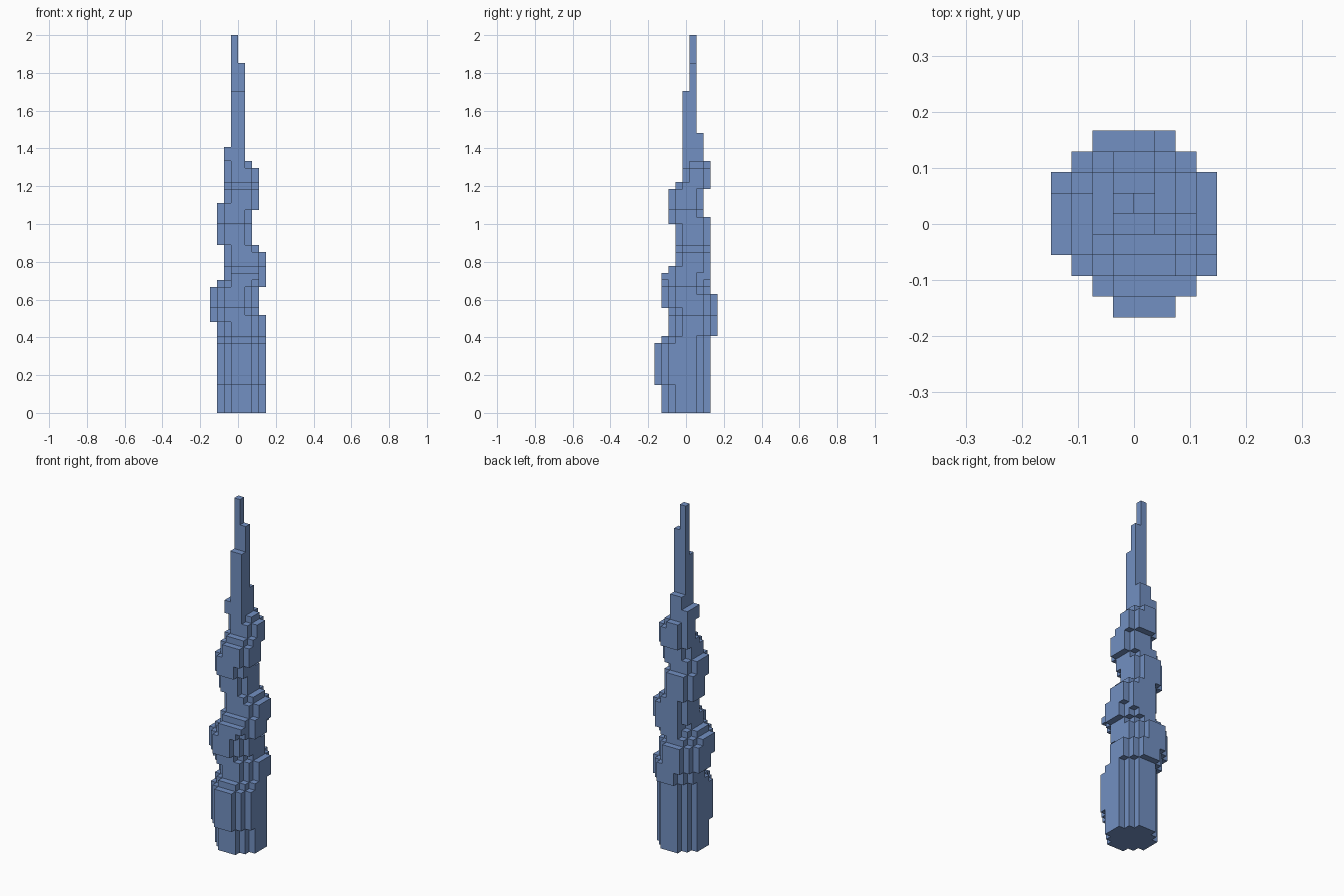
import bpy
import bmesh

cube = bpy.data.objects.get("Cube")
if cube:
    bpy.data.objects.remove(cube, do_unlink=True)

LEVELS = 54
CELL = 2 / LEVELS

# Edge profiles of the twisting spire: (edge in cells, level where it ends)
LEFT_EDGE = [(-3, 13), (-4, 18), (-3, 19), (-2, 24), (-3, 30), (-2, 38), (-1, 54)]
RIGHT_EDGE = [(4, 14), (3, 18), (4, 23), (3, 24), (2, 29), (3, 35), (2, 36), (1, 50), (0, 54)]
FRONT_EDGE = [(-3.5, 4), (-4.5, 10), (-3.5, 11), (-2.5, 15), (-3.5, 20), (-2.5, 21),
              (-1.5, 27), (-2.5, 32), (-1.5, 33), (-.5, 46), (.5, 54)]
BACK_EDGE = [(3.5, 11), (4.5, 17), (3.5, 28), (2.5, 32), (3.5, 36), (2.5, 40), (1.5, 54)]


def edge_at(profile, level):
    return next(edge for edge, end in profile if level < end)


def disc_cells(level):
    """Cell centres inside the oval that fills the four edges at a level."""
    x0, x1 = edge_at(LEFT_EDGE, level), edge_at(RIGHT_EDGE, level)
    y0, y1 = edge_at(FRONT_EDGE, level), edge_at(BACK_EDGE, level)
    a, b = (x1 - x0) / 2, (y1 - y0) / 2
    for i in range(int(x1 - x0)):
        for j in range(int(y1 - y0)):
            x, y = x0 + i + .5, y0 + j + .5
            if ((x - x0 - a) / a) ** 2 + ((y - y0 - b) / b) ** 2 <= 1:
                yield x, y


def runs(levels):
    """Join neighbouring levels into (bottom, top) spans."""
    spans = []
    for k in sorted(levels):
        if spans and spans[-1][1] == k:
            spans[-1][1] = k + 1
        else:
            spans.append([k, k + 1])
    return spans


# Stack of block layers, kept as columns
columns = {}
for level in range(LEVELS):
    for cell in disc_cells(level):
        columns.setdefault(cell, set()).add(level)

bm = bmesh.new()


def add_face(points):
    bm.faces.new([bm.verts.new([c * CELL for c in p]) for p in points])


for (x, y), filled in columns.items():
    # Tall side walls wherever the neighbouring column is empty
    for dx, dy in ((1, 0), (0, 1), (-1, 0), (0, -1)):
        exposed = filled - columns.get((x + dx, y + dy), set())
        cx, cy = x + dx / 2, y + dy / 2
        ox, oy = -dy / 2, dx / 2
        for low, high in runs(exposed):
            add_face([(cx - ox, cy - oy, low), (cx + ox, cy + oy, low),
                      (cx + ox, cy + oy, high), (cx - ox, cy - oy, high)])
    # Step tops and overhang undersides
    ring = [(x - .5, y - .5), (x + .5, y - .5), (x + .5, y + .5), (x - .5, y + .5)]
    for low, high in runs(filled):
        add_face([(u, v, high) for u, v in ring])
        add_face([(u, v, low) for u, v in reversed(ring)])

bmesh.ops.remove_doubles(bm, verts=bm.verts[:], dist=CELL / 100)
mesh = bpy.data.meshes.new("twisted_spire")
bm.to_mesh(mesh)
bm.free()

# Single blue stone colour
blue = bpy.data.materials.new("dusty_blue")
blue.use_nodes = True
colour = (.17, .28, .54, 1)
blue.diffuse_color = colour
blue.node_tree.nodes["Principled BSDF"].inputs["Base Color"].default_value = colour
mesh.materials.append(blue)

spire = bpy.data.objects.new("twisted_spire", mesh)
bpy.context.collection.objects.link(spire)
